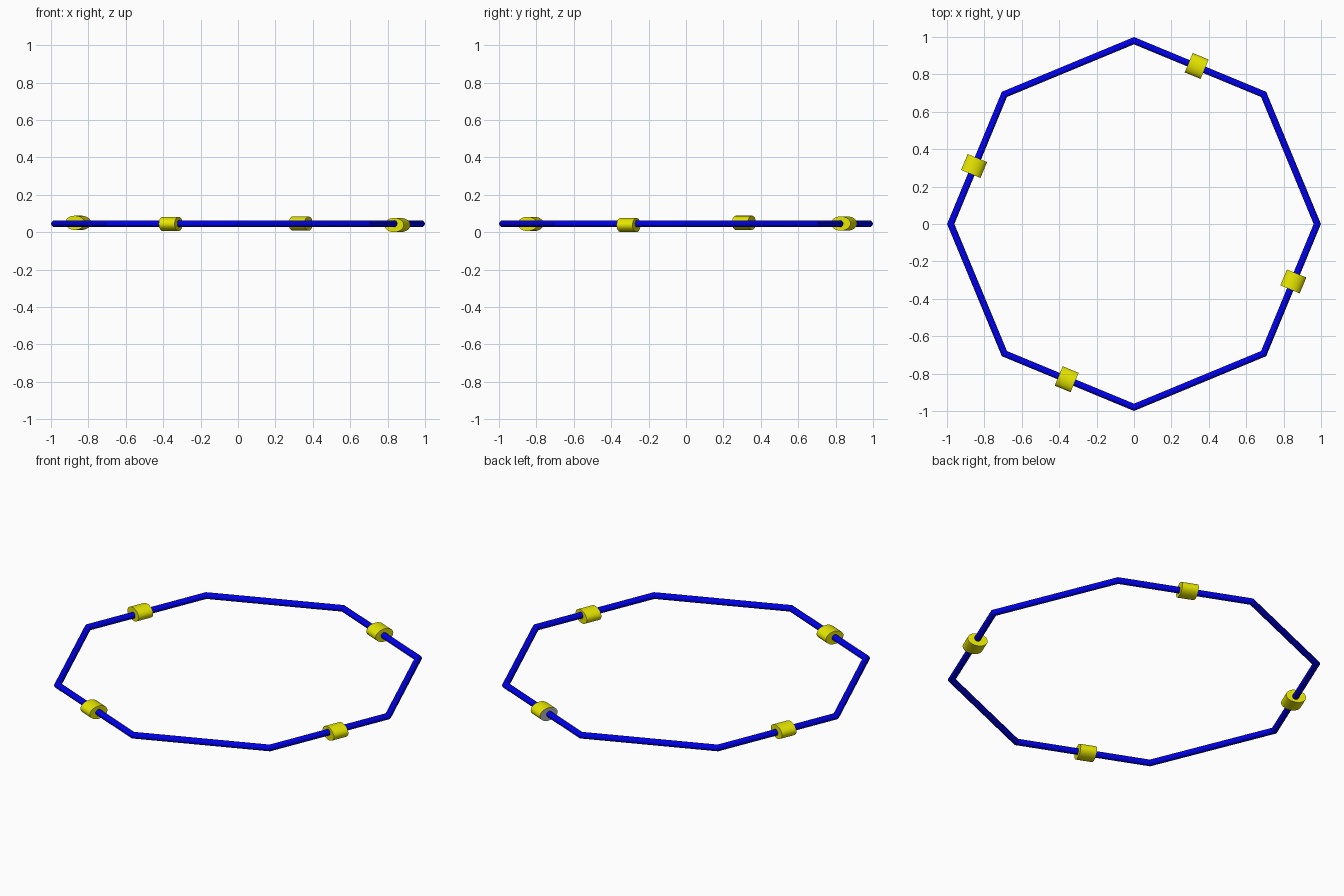
import bpy, bmesh, math
from mathutils import Vector, Matrix

if "Cube" in bpy.data.objects:
    bpy.data.objects.remove(bpy.data.objects["Cube"])


def material(name, color):
    m = bpy.data.materials.new(name)
    m.diffuse_color = color
    m.use_nodes = True
    m.node_tree.nodes["Principled BSDF"].inputs["Base Color"].default_value = m.diffuse_color
    return m


blue = material("blue", (0.0, 0.0, 0.8, 1))
yellow = material("yellow", (0.8, 0.8, 0.0, 1))
grey = material("grey", (0.5, 0.5, 0.5, 1))

RING_R, TUBE_R, RING_Z = 0.98, 0.018, 0.045
SIDES, SEG = 8, 16


def finish(bm, name, mats):
    bmesh.ops.recalc_face_normals(bm, faces=bm.faces)
    mesh = bpy.data.meshes.new(name)
    bm.to_mesh(mesh)
    bm.free()
    obj = bpy.data.objects.new(name, mesh)
    bpy.context.collection.objects.link(obj)
    for m in mats:
        mesh.materials.append(m)
    bpy.ops.object.select_all(action='DESELECT')
    obj.select_set(True)
    bpy.context.view_layer.objects.active = obj
    bpy.ops.object.shade_smooth_by_angle(angle=math.radians(35))
    return obj


# Octagonal tube with mitred corners
bm = bmesh.new()
loops = []
for i in range(SIDES):
    a = math.tau * i / SIDES
    loop = []
    for j in range(SEG):
        b = math.tau * j / SEG
        r = RING_R + TUBE_R * math.cos(b) / math.cos(math.pi / SIDES)
        loop.append(bm.verts.new((r * math.cos(a), r * math.sin(a),
                                  RING_Z + TUBE_R * math.sin(b))))
    loops.append(loop)
for i in range(SIDES):
    p, q = loops[i], loops[(i + 1) % SIDES]
    for j in range(SEG):
        k = (j + 1) % SEG
        bm.faces.new((p[j], q[j], q[k], p[k]))
finish(bm, "octagonal_ring", [blue])


# Flattened oval beads threaded on four of the straight sides
def bead(name, x, y, z, angle, grey_end=False):
    bm = bmesh.new()
    bmesh.ops.create_cone(bm, cap_ends=True, segments=32, radius1=1,
                          radius2=1, depth=1)
    if grey_end:
        for f in bm.faces:
            if f.normal.z < -0.9:
                f.material_index = 1
    # cylinder axis -> local x, width -> y, height -> z
    bm.transform(Matrix.Translation((x, y, z))
                 @ Matrix.Rotation(math.radians(angle), 4, 'Z')
                 @ Matrix.Diagonal((0.092, 0.056, 0.038, 1))
                 @ Matrix.Rotation(math.pi / 2, 4, 'Y'))
    finish(bm, name, [yellow, grey])


bead("bead_back", 0.335, 0.845, 0.046, -22.5, True)
bead("bead_left", -0.855, 0.31, 0.05, 67.5)
bead("bead_right", 0.852, -0.307, 0.038, 67.5)
bead("bead_front", -0.36, -0.83, 0.044, -22.5)
